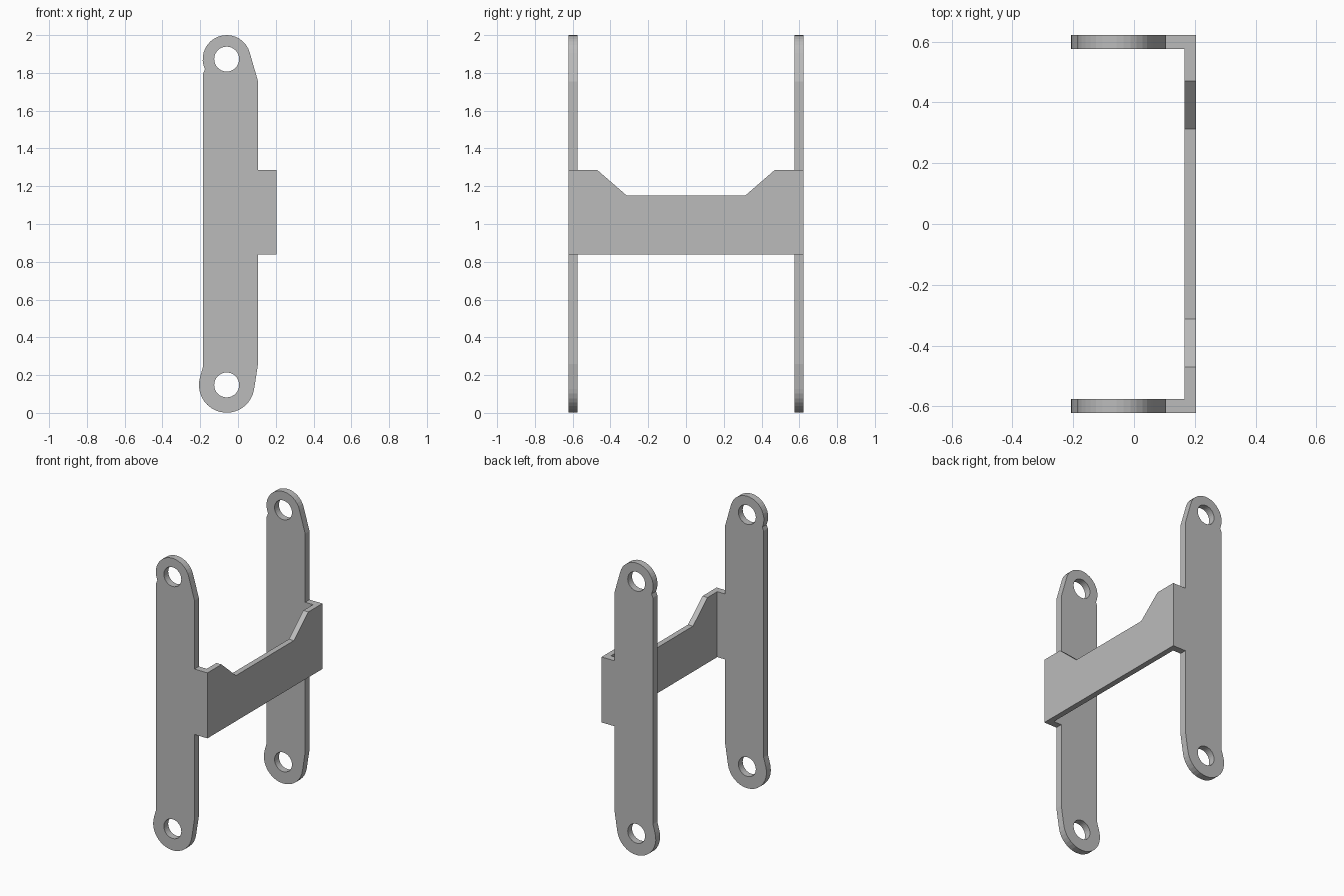
import bpy, bmesh
from math import cos, sin, radians
from mathutils import Vector

cube = bpy.data.objects.get("Cube")
if cube:
    bpy.data.objects.remove(cube, do_unlink=True)

steel = bpy.data.materials.new("plain grey")
steel.use_nodes = True
GREY = (0.5, 0.5, 0.5, 1)
steel.diffuse_color = GREY
steel.node_tree.nodes["Principled BSDF"].inputs["Base Color"].default_value = GREY

HALF_W, SHEET = 0.622, 0.047       # half width over the arms, arm thickness
BACK, WEB = 0.204, 0.038           # outer face and thickness of the crossbar
LOW, HIGH, DIP = 0.838, 1.286, 1.15
HOLE_X, TOP_Z, BOTTOM_Z = -0.06, 1.873, 0.148


def arc(z, radius, start, end, steps):
    """Points on an arc around a hole centre, in the x-z plane."""
    angles = [radians(start + (end - start) * i / steps) for i in range(steps + 1)]
    return [(HOLE_X + radius * cos(a), z + radius * sin(a)) for a in angles]


def prism(name, points, sweep):
    """Extrude a flat outline along the sweep vector."""
    bm = bmesh.new()
    face = bm.faces.new([bm.verts.new(p) for p in points])
    out = bmesh.ops.extrude_face_region(bm, geom=[face])
    moved = [v for v in out["geom"] if isinstance(v, bmesh.types.BMVert)]
    bmesh.ops.translate(bm, verts=moved, vec=Vector(sweep))
    bmesh.ops.recalc_face_normals(bm, faces=bm.faces)
    mesh = bpy.data.meshes.new(name)
    bm.to_mesh(mesh)
    bm.free()
    mesh.materials.append(steel)
    obj = bpy.data.objects.new(name, mesh)
    bpy.context.collection.objects.link(obj)
    return obj


def combine(target, tool, operation):
    """Apply a boolean and discard the tool."""
    mod = target.modifiers.new("combine", "BOOLEAN")
    mod.operation, mod.solver, mod.object = operation, "EXACT", tool
    bpy.context.view_layer.objects.active = target
    bpy.ops.object.modifier_apply(modifier=mod.name)
    bpy.data.objects.remove(tool, do_unlink=True)


# Arm outline: rounded ends, tapered shoulders and the folded tab
tab = BACK - WEB / 2
outline = (arc(TOP_Z, 0.127, 15, 205, 18)
           + [(-0.185, 1.795), (-0.185, 0.245)]
           + arc(BOTTOM_Z, 0.147, 163, 352, 18)
           + [(0.106, 0.26), (0.106, LOW), (tab, LOW), (tab, HIGH),
              (0.106, HIGH), (0.106, 1.755)])

# Crossbar with a dipped top edge
half_edge = [(HALF_W, LOW), (HALF_W, HIGH), (0.47, HIGH), (0.313, DIP)]
edge = half_edge + [(-y, z) for y, z in reversed(half_edge)]
bracket = prism("bracket", [(BACK - WEB, y, z) for y, z in edge], (WEB, 0, 0))

# Front and rear arms, drilled at both ends and joined to the crossbar
for name, y in (("front_arm", -HALF_W), ("rear_arm", HALF_W - SHEET)):
    arm = prism(name, [(x, y, z) for x, z in outline], (0, SHEET, 0))
    for z in (TOP_Z, BOTTOM_Z):
        ring = arc(z, 0.066, 0, 360, 32)[:-1]
        drill = prism("drill", [(px, y - 0.1, pz) for px, pz in ring], (0, 0.3, 0))
        combine(arm, drill, "DIFFERENCE")
    combine(bracket, arm, "UNION")
